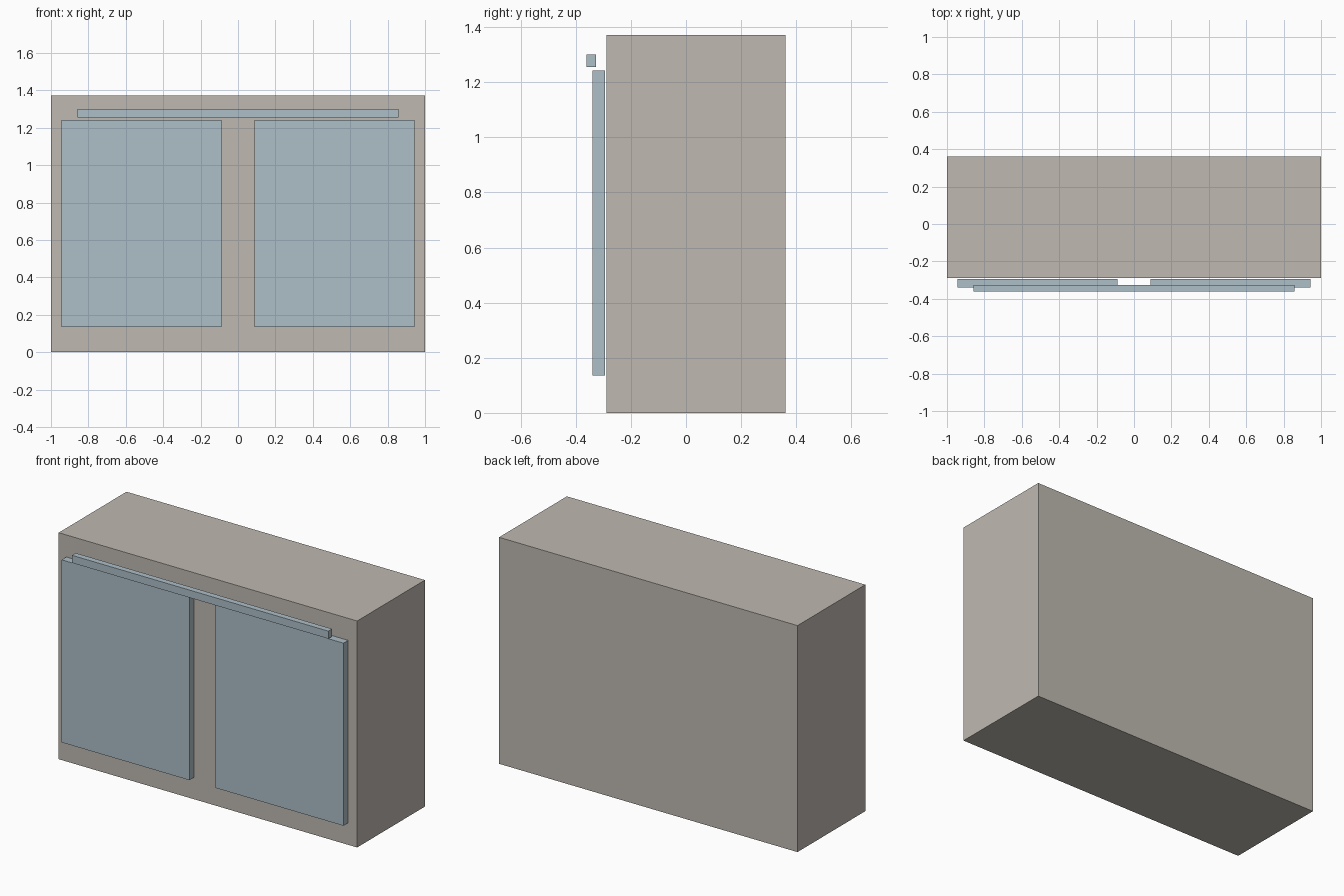
import bpy
import bmesh
from mathutils import Vector

default_cube = bpy.data.objects.get("Cube")
if default_cube:
    bpy.data.objects.remove(default_cube, do_unlink=True)


def make_material(name, rgb):
    mat = bpy.data.materials.new(name)
    mat.use_nodes = True
    color = (*rgb, 1.0)
    mat.diffuse_color = color
    mat.node_tree.nodes["Principled BSDF"].inputs["Base Color"].default_value = color
    return mat


def make_box(name, low, high, mat):
    """Flat-sided box spanning two opposite corners."""
    low, high = Vector(low), Vector(high)
    bm = bmesh.new()
    bmesh.ops.create_cube(bm, size=1)
    bmesh.ops.scale(bm, vec=high - low, verts=bm.verts)
    mesh = bpy.data.meshes.new(name)
    bm.to_mesh(mesh)
    bm.free()
    mesh.materials.append(mat)
    obj = bpy.data.objects.new(name, mesh)
    obj.location = (low + high) / 2
    bpy.context.collection.objects.link(obj)
    return obj


warm_grey = make_material("warm grey", (0.52, 0.485, 0.44))
pale_blue = make_material("pale blue grey", (0.42, 0.52, 0.575))

# Cabinet body
make_box("cabinet_body", (-1, -0.288, 0), (1, 0.361, 1.372), warm_grey)

# Pair of door panels, standing just clear of the body
for side, center in (("right", -0.516), ("left", 0.516)):
    make_box(side + "_door", (center - 0.428, -0.339, 0.136),
             (center + 0.428, -0.294, 1.242), pale_blue)

# Long rail above the doors
make_box("top_rail", (-0.859, -0.362, 1.255), (0.859, -0.326, 1.301), pale_blue)
